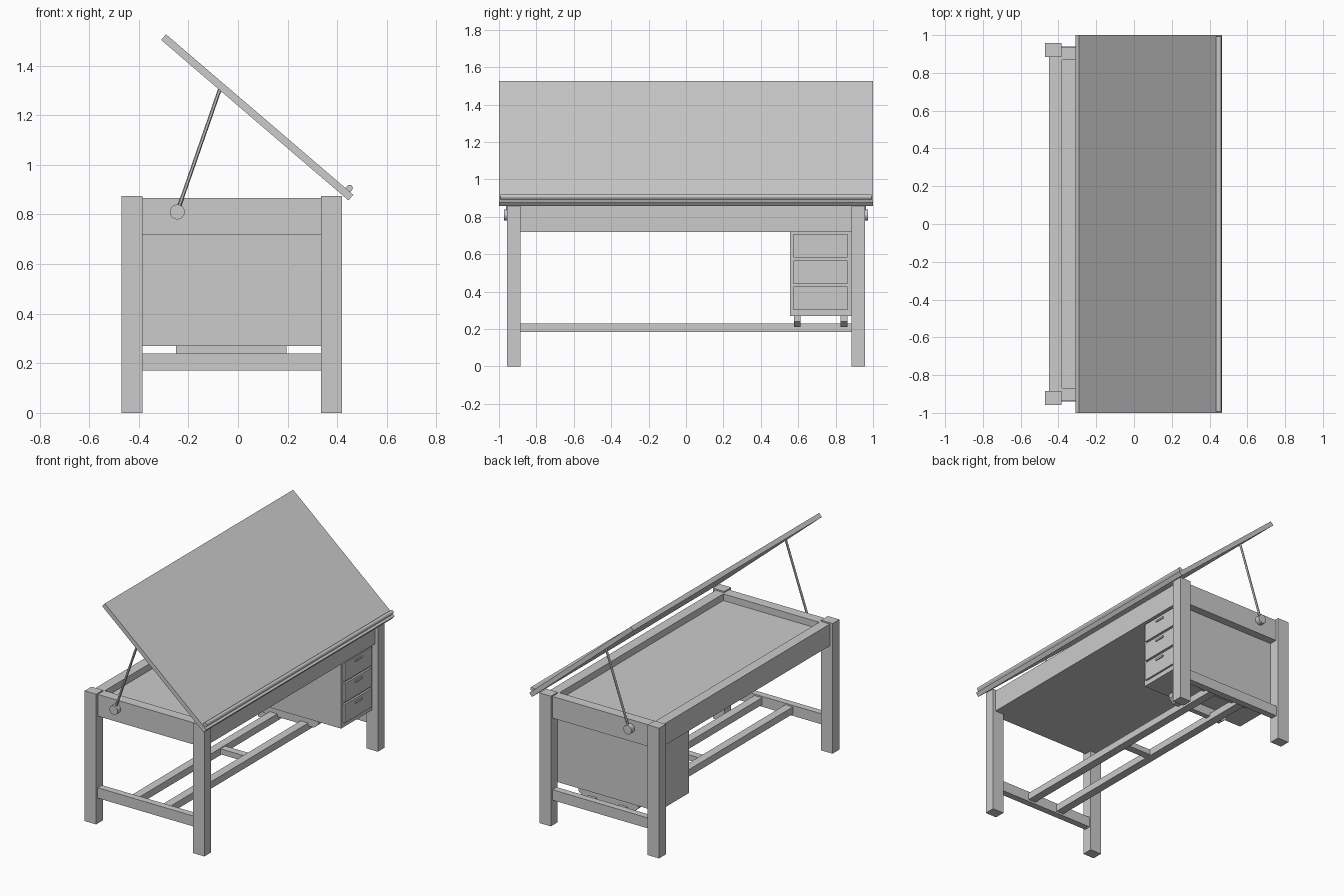
import bpy, bmesh
from math import radians, atan2, hypot, cos, sin, pi
from mathutils import Vector

if "Cube" in bpy.data.objects:
    bpy.data.objects.remove(bpy.data.objects["Cube"])


def make(name, bm):
    bmesh.ops.recalc_face_normals(bm, faces=bm.faces)
    me = bpy.data.meshes.new(name)
    bm.to_mesh(me)
    bm.free()
    ob = bpy.data.objects.new(name, me)
    bpy.context.collection.objects.link(ob)
    return ob


def box_bm(x0, x1, y0, y1, z0, z1):
    bm = bmesh.new()
    bmesh.ops.create_cube(bm, size=1)
    for v in bm.verts:
        v.co = Vector(((x0 + x1) / 2 + v.co.x * (x1 - x0),
                       (y0 + y1) / 2 + v.co.y * (y1 - y0),
                       (z0 + z1) / 2 + v.co.z * (z1 - z0)))
    return bm


def box(name, *dims):
    return make(name, box_bm(*dims))


def prism(name, profile, y0, y1):
    """Extrude an xz profile along y."""
    bm = bmesh.new()
    f = bm.faces.new([bm.verts.new((x, y0, z)) for x, z in profile])
    r = bmesh.ops.extrude_face_region(bm, geom=[f])
    bmesh.ops.translate(bm, vec=(0, y1 - y0, 0),
                        verts=[g for g in r["geom"] if isinstance(g, bmesh.types.BMVert)])
    return make(name, bm)


def rod(name, a, b, radius, sides):
    a, b = Vector(a), Vector(b)
    bpy.ops.mesh.primitive_cylinder_add(vertices=sides, radius=radius, depth=(b - a).length,
                                        location=(a + b) / 2)
    ob = bpy.context.object
    ob.name = name
    ob.rotation_euler = (b - a).to_track_quat('Z', 'Y').to_euler()
    bpy.ops.object.shade_smooth_by_angle()
    return ob


# Legs, end rails
for s, end in ((-1, "left"), (1, "right")):
    for x0, x1, side in ((-0.47, -0.385, "back"), (0.335, 0.42, "front")):
        box(f"{side}_{end}_leg", x0, x1, *sorted((s * 0.885, s * 0.957)), 0, 0.875)
    box(f"{end}_end_rail", -0.385, 0.335, *sorted((s * 0.895, s * 0.94)), 0.17, 0.24)

# Long stretchers with a cross bar
for i, x in enumerate((-0.14, 0.09)):
    box(f"stretcher_{i + 1}", x - 0.028, x + 0.028, -0.895, 0.895, 0.183, 0.23)
box("stretcher_cross_bar", -0.112, 0.062, -0.025, 0.025, 0.188, 0.225)

# Table body with a sunken tray in its top
bm = box_bm(-0.45, 0.40, -0.938, 0.938, 0.72, 0.866)
top = max(bm.faces, key=lambda f: f.calc_center_median().z)
bmesh.ops.inset_region(bm, faces=[top], thickness=0.097)
r = bmesh.ops.extrude_discrete_faces(bm, faces=[top])
bmesh.ops.translate(bm, vec=(0, 0, -0.045), verts=r["faces"][0].verts)
make("table_body", bm)

# Drawer cabinet
box("drawer_cabinet", -0.41, 0.378, 0.555, 0.884, 0.27, 0.721)
for i in range(3):
    z = 0.302 + i * 0.14
    box(f"drawer_front_{i + 1}", 0.37, 0.391, 0.576, 0.864, z, z + 0.125)
    box(f"drawer_pull_{i + 1}", 0.385, 0.398, 0.685, 0.755, z + 0.093, z + 0.105)

# Cabinet runners with chamfered ends
runner = [(-0.25, 0.272), (0.195, 0.272), (0.195, 0.24), (0.16, 0.21), (-0.215, 0.21), (-0.25, 0.24)]
for i, y in enumerate((0.595, 0.845)):
    prism(f"cabinet_runner_{i + 1}", runner, y - 0.018, y + 0.018)

# Tilted drawing board
low, high = Vector((0.455, 0, 0.868)), Vector((-0.30, 0, 1.515))
tilt = atan2(high.z - low.z, low.x - high.x)
length = hypot(high.z - low.z, low.x - high.x)
board = box("drawing_board", -length, 0, -1, 1, -0.015, 0.015)

# Rounded pencil stop along the lower edge
profile = [(-0.016, 0.012), (-0.042, 0.012)]
profile += [(-0.029 + 0.013 * cos(pi - pi * k / 8), 0.026 + 0.013 * sin(pi * k / 8)) for k in range(9)]
stop = prism("pencil_stop", profile, -0.992, 0.992)
for ob in (board, stop):
    ob.location = low
    ob.rotation_euler = (0, tilt, 0)

# Support struts and pivot knobs
for s, end in ((-1, "left"), (1, "right")):
    rod(f"{end}_strut", (-0.245, s * 0.955, 0.81), (-0.072, s * 0.955, 1.308), 0.0075, 12)
    rod(f"{end}_knob", (-0.245, s * 0.935, 0.81), (-0.245, s * 0.972, 0.81), 0.03, 24)
